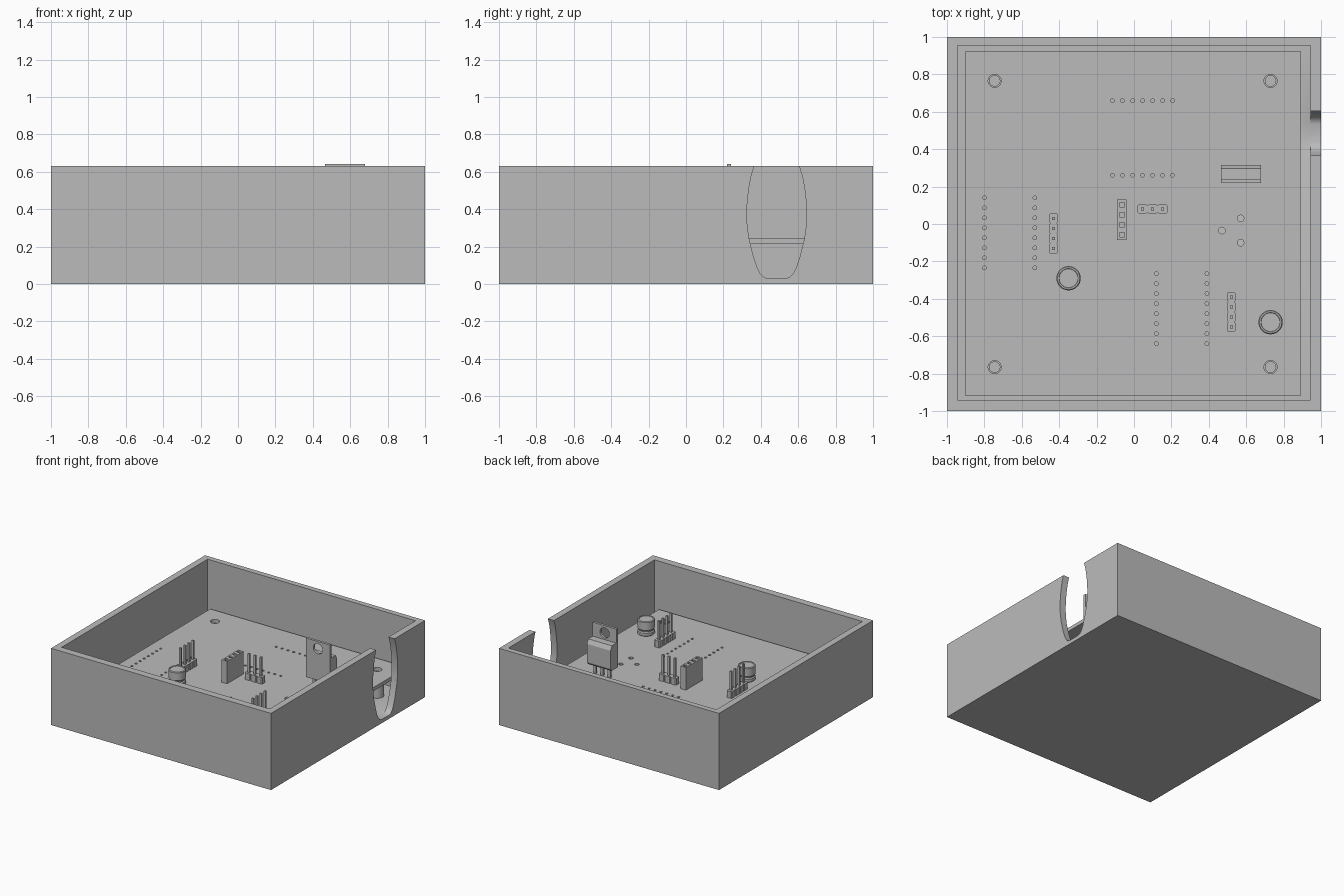
import bpy, bmesh, math
from mathutils import Matrix, Vector

if "Cube" in bpy.data.objects:
    bpy.data.objects.remove(bpy.data.objects["Cube"])

grey = bpy.data.materials.new("plain grey")
grey.use_nodes = True
COLOUR = (0.5, 0.5, 0.5, 1)
grey.diffuse_color = COLOUR
grey.node_tree.nodes["Principled BSDF"].inputs["Base Color"].default_value = COLOUR

BOARD_LOW, BOARD_TOP = 0.215, 0.245
PITCH = 0.0535


def box(bm, x0, x1, y0, y1, z0, z1):
    size = Matrix.Diagonal((x1 - x0, y1 - y0, z1 - z0, 1))
    mid = Matrix.Translation(((x0 + x1) / 2, (y0 + y1) / 2, (z0 + z1) / 2))
    bmesh.ops.create_cube(bm, size=1, matrix=mid @ size)


def cylinder(bm, x, y, r, z0, z1, sides=24):
    bmesh.ops.create_cone(bm, cap_ends=True, segments=sides, radius1=r, radius2=r,
                          depth=z1 - z0, matrix=Matrix.Translation((x, y, (z0 + z1) / 2)))


def prism(bm, points, x0, x1):
    """Extrude a y-z outline along x."""
    face = bm.faces.new([bm.verts.new((x0, y, z)) for y, z in points])
    new = bmesh.ops.extrude_face_region(bm, geom=[face])["geom"]
    bmesh.ops.translate(bm, vec=(x1 - x0, 0, 0),
                        verts=[v for v in new if isinstance(v, bmesh.types.BMVert)])
    bmesh.ops.recalc_face_normals(bm, faces=bm.faces)


def finish(name, bm, smooth=False):
    mesh = bpy.data.meshes.new(name)
    bm.to_mesh(mesh)
    bm.free()
    mesh.materials.append(grey)
    obj = bpy.data.objects.new(name, mesh)
    bpy.context.collection.objects.link(obj)
    if smooth:
        smooth_edges(obj)
    return obj


def smooth_edges(obj):
    bpy.ops.object.select_all(action='DESELECT')
    obj.select_set(True)
    bpy.context.view_layer.objects.active = obj
    bpy.ops.object.shade_smooth_by_angle(angle=math.radians(30))


def cut(obj, cutter_bm):
    """Subtract a shape, then discard the cutter."""
    cutter = finish("cutter", cutter_bm)
    cutter.hide_render = True
    mod = obj.modifiers.new("cut", 'BOOLEAN')
    mod.object, mod.operation, mod.solver = cutter, 'DIFFERENCE', 'EXACT'
    bpy.ops.object.select_all(action='DESELECT')
    obj.select_set(True)
    bpy.context.view_layer.objects.active = obj
    bpy.ops.object.modifier_apply(modifier=mod.name)
    bpy.data.objects.remove(cutter)


# Open case with an oval cable notch in the left wall
bm = bmesh.new()
box(bm, -1, 1, -1, 1, 0, 0.63)
case = finish("case", bm)
bm = bmesh.new()
box(bm, -0.945, 0.945, -0.94, 0.955, 0.03, 0.8)
cut(case, bm)
half = [(0.05, 0.03), (0.07, 0.037), (0.088, 0.055), (0.105, 0.09), (0.125, 0.15),
        (0.147, 0.24), (0.157, 0.31), (0.16, 0.37), (0.157, 0.44), (0.149, 0.51),
        (0.137, 0.575), (0.12, 0.63), (0.11, 0.66)]
outline = [(0.485 + w, z) for w, z in half] + [(0.485 - w, z) for w, z in reversed(half)]
bm = bmesh.new()
prism(bm, outline, 0.9, 1.1)
cut(case, bm)
smooth_edges(case)

# Circuit board with mounting holes and drilled rows
corners = [(x, y) for x in (-0.745, 0.73) for y in (-0.765, 0.765)]
bm = bmesh.new()
box(bm, -0.9, 0.89, -0.92, 0.925, BOARD_LOW, BOARD_TOP)
board = finish("circuit_board", bm)
bm = bmesh.new()
holes = [(x, y, 0.035) for x, y in corners]
holes += [(0.47, -0.035, 0.018), (0.57, 0.03, 0.018), (0.57, -0.1, 0.018)]
for x, top in ((-0.8, 0.14), (-0.53, 0.14), (0.12, -0.265), (0.39, -0.265)):
    holes += [(x, top - i * PITCH, 0.01) for i in range(8)]
for y in (0.26, 0.66):
    holes += [(-0.115 + i * PITCH, y, 0.01) for i in range(7)]
for x, y, r in holes:
    cylinder(bm, x, y, r, 0.19, 0.27, 24 if r > 0.03 else 12)
cut(board, bm)
smooth_edges(board)

# Hollow standoffs under the board
for i, (x, y) in enumerate(corners):
    bm = bmesh.new()
    cylinder(bm, x, y, 0.05, 0.03, BOARD_LOW, 32)
    post = finish(f"standoff_{i + 1}", bm)
    bm = bmesh.new()
    cylinder(bm, x, y, 0.028, 0.06, 0.3)
    cut(post, bm)
    smooth_edges(post)


# Pin headers: a notched plastic strip with square pins
def pin_header(name, x, y, count, along_x=False):
    bm = bmesh.new()
    for i in range(count):
        px, py = (x + i * PITCH, y) if along_x else (x, y - i * PITCH)
        wide, narrow, pin = PITCH / 2, 0.024, 0.008
        dx, dy = (wide, narrow) if along_x else (narrow, wide)
        before = len(bm.verts)
        box(bm, px - dx, px + dx, py - dy, py + dy, BOARD_TOP, 0.3)
        bm.verts.ensure_lookup_table()
        block = bm.verts[before:]
        edges = {e for v in block for e in v.link_edges
                 if abs(e.verts[0].co.z - e.verts[1].co.z) > 0.01}
        bmesh.ops.bevel(bm, geom=list(edges), offset=0.007, segments=1, affect='EDGES')
        box(bm, px - pin, px + pin, py - pin, py + pin, 0.29, 0.455)
    finish(name, bm)


pin_header("right_pin_header", -0.43, 0.03, 4)
pin_header("left_pin_header", 0.52, -0.39, 4)
pin_header("middle_pin_header", 0.045, 0.08, 3, along_x=True)

# Socket strip with square openings
bm = bmesh.new()
box(bm, -0.09, -0.04, -0.085, 0.13, BOARD_TOP, 0.43)
socket = finish("socket_strip", bm)
bm = bmesh.new()
for i in range(4):
    y = 0.103 - i * PITCH
    box(bm, -0.078, -0.052, y - 0.013, y + 0.013, 0.34, 0.5)
cut(socket, bm)


# Can capacitors: a lathed profile with a crimp groove and a rounded rim
def capacitor(name, x, y):
    profile = [(0, 0.245), (0.06, 0.245), (0.065, 0.25), (0.065, 0.272), (0.058, 0.28),
               (0.058, 0.288), (0.065, 0.296), (0.065, 0.36), (0.06, 0.366),
               (0.052, 0.366), (0.05, 0.362), (0, 0.362)]
    bm = bmesh.new()
    verts = [bm.verts.new((x + r, y, z)) for r, z in profile]
    edges = [bm.edges.new(pair) for pair in zip(verts, verts[1:])]
    bmesh.ops.spin(bm, geom=verts + edges, cent=(x, y, 0), axis=(0, 0, 1),
                   angle=math.tau, steps=32)
    bmesh.ops.remove_doubles(bm, verts=bm.verts, dist=0.0005)
    bmesh.ops.recalc_face_normals(bm, faces=bm.faces)
    finish(name, bm, smooth=True)


capacitor("right_capacitor", -0.35, -0.29)
capacitor("left_capacitor", 0.73, -0.525)

# Power regulator: drilled metal tab, chamfered body, three legs
bm = bmesh.new()
box(bm, 0.465, 0.68, 0.22, 0.24, 0.32, 0.64)
tab = finish("regulator_tab", bm)
bm = bmesh.new()
bmesh.ops.create_cone(bm, cap_ends=True, segments=24, radius1=0.042, radius2=0.042, depth=0.2,
                      matrix=Matrix.Translation((0.572, 0.23, 0.58)) @ Matrix.Rotation(math.pi / 2, 4, 'X'))
cut(tab, bm)
smooth_edges(tab)
bm = bmesh.new()
prism(bm, [(0.24, 0.32), (0.302, 0.32), (0.315, 0.34), (0.315, 0.49), (0.298, 0.525),
           (0.24, 0.525)], 0.465, 0.68)
finish("regulator_body", bm)
bm = bmesh.new()
for x in (0.507, 0.572, 0.637):
    box(bm, x - 0.012, x + 0.012, 0.26, 0.275, BOARD_TOP, 0.33)
finish("regulator_legs", bm)
